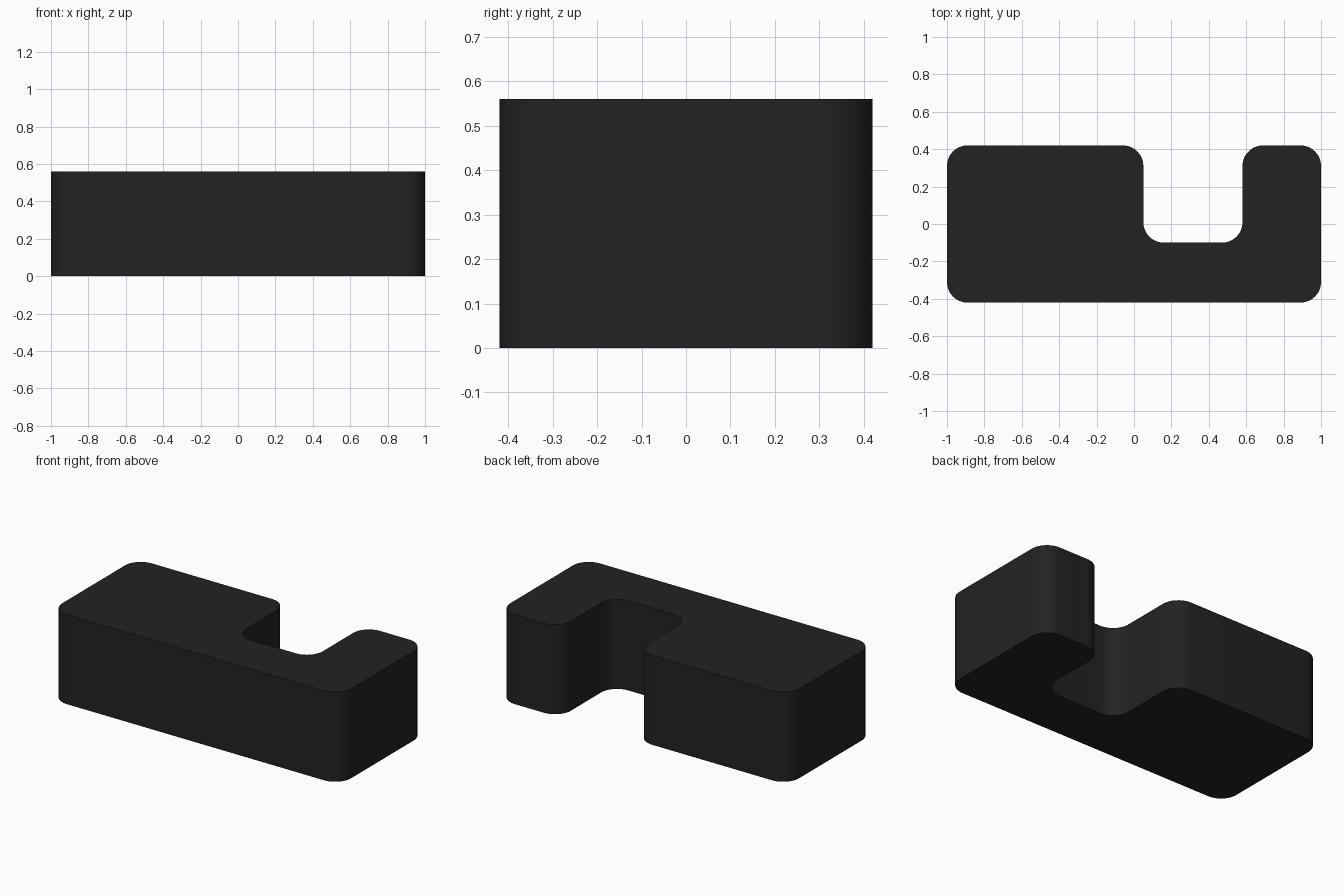
import bpy, bmesh, math
from mathutils import Vector

if "Cube" in bpy.data.objects:
    bpy.data.objects.remove(bpy.data.objects["Cube"])

HEIGHT = 0.56
RADIUS = 0.11
STEPS = 12

# Plan outline of the block with its slot open to the back (counter-clockwise)
corners = [Vector(c) for c in [
    (-1, -0.42), (1, -0.42), (1, 0.42), (0.58, 0.42),
    (0.58, -0.10), (0.05, -0.10), (0.05, 0.42), (-1, 0.42)]]


def rounded(points, r, steps):
    """Replace every right-angle corner by a quarter arc."""
    out = []
    for i, p in enumerate(points):
        to_prev = (points[i - 1] - p).normalized()
        to_next = (points[(i + 1) % len(points)] - p).normalized()
        centre = p + r * (to_prev + to_next)
        for k in range(steps + 1):
            a = math.pi / 2 * k / steps
            out.append(centre - r * (to_next * math.cos(a) + to_prev * math.sin(a)))
    return out


# Extrude the outline into a solid
bm = bmesh.new()
base = bm.faces.new([bm.verts.new((p.x, p.y, 0)) for p in rounded(corners, RADIUS, STEPS)])
top = bmesh.ops.extrude_face_region(bm, geom=[base], use_keep_orig=True)
bmesh.ops.translate(bm, vec=(0, 0, HEIGHT),
                    verts=[v for v in top["geom"] if isinstance(v, bmesh.types.BMVert)])
bmesh.ops.recalc_face_normals(bm, faces=bm.faces)
mesh = bpy.data.meshes.new("slotted_block")
bm.to_mesh(mesh)
bm.free()

block = bpy.data.objects.new("slotted_block", mesh)
bpy.context.collection.objects.link(block)

black = bpy.data.materials.new("matte_black")
black.diffuse_color = (0.016, 0.016, 0.016, 1)
black.use_nodes = True
black.node_tree.nodes["Principled BSDF"].inputs["Base Color"].default_value = black.diffuse_color
mesh.materials.append(black)

# Smooth round corners, sharp top and bottom rims
bpy.context.view_layer.objects.active = block
block.select_set(True)
bpy.ops.object.shade_smooth_by_angle(angle=math.radians(30))
